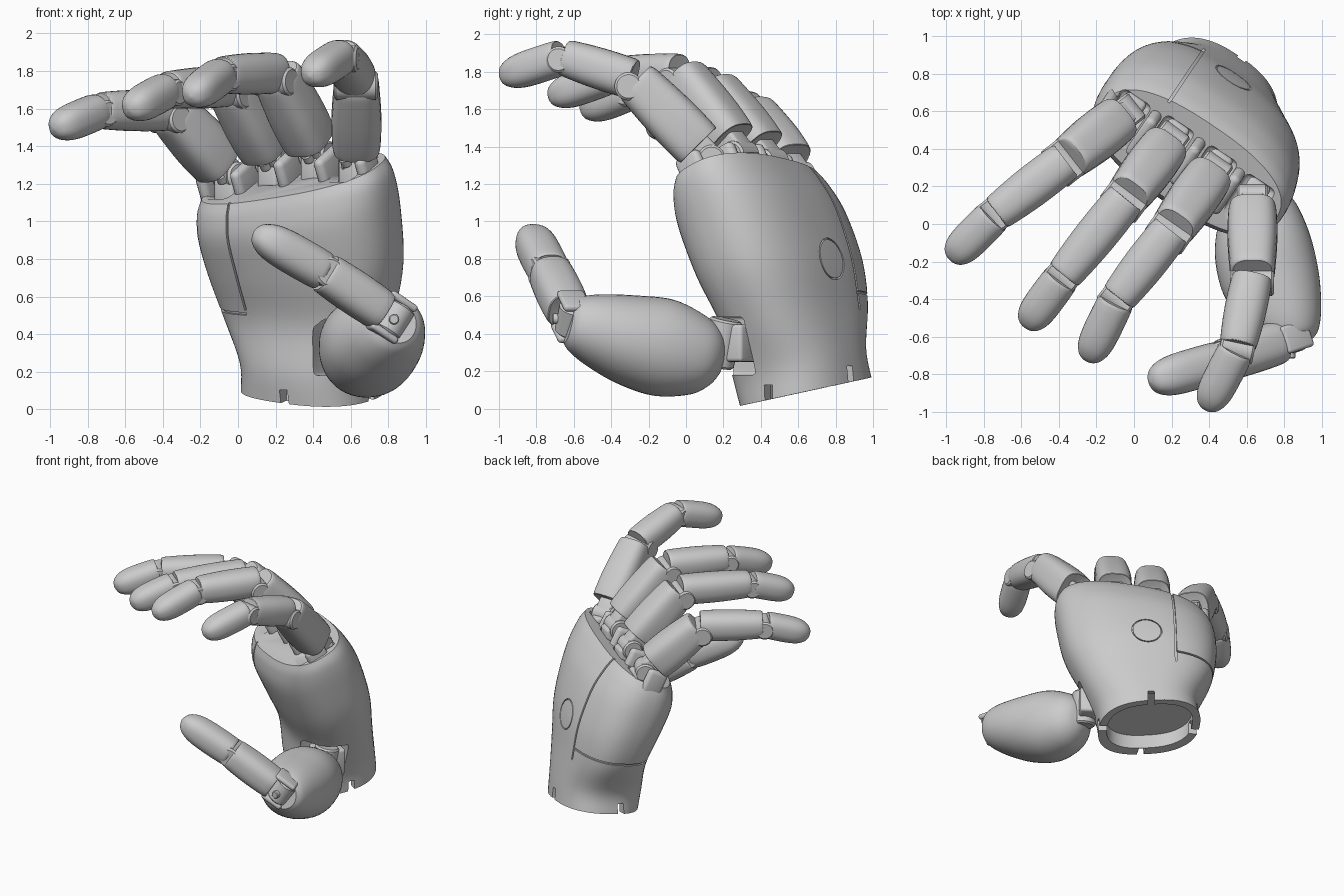
import bpy, bmesh
from math import cos, sin, pi, copysign
from mathutils import Vector as V, Matrix

if "Cube" in bpy.data.objects:
    bpy.data.objects.remove(bpy.data.objects["Cube"])

Z = V((0, 0, 1))
W = V((.83, -.56, 0)).normalized()     # across the hand, little finger to index
N = V((.56, .83, 0)).normalized()      # out of the back of the hand


def add(name, bm):
    bmesh.ops.recalc_face_normals(bm, faces=bm.faces)
    me = bpy.data.meshes.new(name)
    bm.to_mesh(me)
    bm.free()
    ob = bpy.data.objects.new(name, me)
    bpy.context.collection.objects.link(ob)
    return ob


def ring(c, u, v, a, b, p, n=40):
    out = []
    for i in range(n):
        t = 2 * pi * (i + .5) / n
        x, y = cos(t), sin(t)
        out.append(c + u * a * copysign(abs(x) ** (2 / p), x) + v * b * copysign(abs(y) ** (2 / p), y))
    return out


def loft(name, rings):
    bm = bmesh.new()
    rs = [[bm.verts.new(q) for q in r] for r in rings]
    n = len(rs[0])
    for r, s in zip(rs, rs[1:]):
        for i in range(n):
            bm.faces.new((r[i], r[(i + 1) % n], s[(i + 1) % n], s[i]))
    bm.faces.new(rs[0])
    bm.faces.new(rs[-1])
    return add(name, bm)


def smooth_rows(rows, k=5):
    """Catmull-Rom interpolation of station rows."""
    out = []
    for i in range(len(rows) - 1):
        q = [rows[max(0, min(len(rows) - 1, j))] for j in range(i - 1, i + 3)]
        for s in range(k):
            t = s / k
            out.append([.5 * (2 * b + (c - a) * t + (2 * a - 5 * b + 4 * c - d) * t * t
                              + (3 * b - a - 3 * c + d) * t ** 3) for a, b, c, d in zip(*q)])
    return out + [list(rows[-1])]


def place(ob, c, u, v, w):
    ob.data.transform(Matrix((u, v, w)).transposed().to_4x4())
    ob.data.transform(Matrix.Translation(c))
    return ob


def box(name, c, size, u=W, v=N, w=Z, bevel=0):
    bm = bmesh.new()
    bmesh.ops.create_cube(bm, size=1)
    bmesh.ops.scale(bm, vec=size, verts=bm.verts)
    if bevel:
        bmesh.ops.bevel(bm, geom=bm.edges[:], offset=bevel, segments=3, profile=.5, affect='EDGES')
    return place(add(name, bm), c, u, v, w)


def disc(name, c, axis, r, h, bevel=.012):
    axis = axis.normalized()
    u = axis.orthogonal().normalized()
    v = axis.cross(u)
    prof = [(-h / 2, r - bevel), (-h / 2 + bevel, r), (h / 2 - bevel, r), (h / 2, r - bevel)]
    return loft(name, [ring(c + axis * z, u, v, q, q, 2, 28) for z, q in prof])


def cut(ob, cutters):
    for c in cutters:
        m = ob.modifiers.new("cut", 'BOOLEAN')
        m.operation, m.solver, m.object = 'DIFFERENCE', 'EXACT', c
        bpy.context.view_layer.objects.active = ob
        bpy.ops.object.modifier_apply(modifier=m.name)
        bpy.data.objects.remove(c)


# Palm shell: x, y, z, half width, half depth, slope across, slope in depth
PALM = [(.39, .64, .09, .375, .305, -.12, .18), (.39, .605, .25, .38, .312, -.10, .18),
        (.375, .58, .50, .485, .297, -.06, .18), (.36, .50, .75, .56, .325, 0, .2),
        (.325, .41, 1.0, .585, .32, .08, .3), (.305, .355, 1.15, .58, .275, .12, .40),
        (.295, .33, 1.23, .55, .23, .13, .47)]


def palm_loft(name, shrink=0, rows=PALM):
    return loft(name, [ring(V(r[:3]), W + Z * r[5], N + Z * r[6], r[3] - shrink, r[4] - shrink, 2.5, 64)
                       for r in smooth_rows(rows)])


palm = palm_loft("palm")

# Finger joints: knuckle, middle joint, end joint, tip
FINGERS = {
    "index": [(.63, .15, 1.32), (.63, -.28, 1.76), (.55, -.66, 1.88), (.38, -.99, 1.77)],
    "middle": [(.43, .30, 1.34), (.20, -.03, 1.79), (-.09, -.40, 1.78), (-.25, -.73, 1.66)],
    "ring": [(.20, .46, 1.30), (-.04, .14, 1.72), (-.38, -.28, 1.70), (-.58, -.55, 1.59)],
    "little": [(-.03, .60, 1.23), (-.36, .34, 1.59), (-.74, .05, 1.59), (-.98, -.19, 1.49)],
}
KN = [V(f[0]) for f in FINGERS.values()]

# Finger sockets, thumb socket, hollow wrist and wrist notches
cutters = [box("socket_cutter", k - N * .1 + Z * .07, (.185, .38, .36), bevel=.03) for k in KN]
cutters.append(box("thumb_socket_cutter", V((.60, .26, .335)), (.32, .28, .31), bevel=.02))
hollow = [(.395, .65, z, .315, .245, -.12, .18) for z in (-.08, .2)]
cutters.append(palm_loft("wrist_cutter", 0, hollow))
for x, y in ((.23, .33), (.73, .43), (.58, .89), (.08, .76)):
    r = V((x - .385, y - .635, 0)).normalized()
    cutters.append(box("notch_cutter", V((x, y, .10 + .22 * (y - .635))), (.22, .05, .14), r, Z.cross(r), Z))
cut(palm, cutters)

# Shallow seams: side panel outline and round cover on the back
tilt_n = (N + Z * .2).normalized()
seams = [box("seam_cutter", W * -.21 + N * .6 + Z * 1.05, (.014, 1.2, 1.04)),
         box("seam_cutter", W * -.605 + N * .6 + Z * .55, (.79, 1.2, .014), W, tilt_n, tilt_n.cross(W) * -1)]
cover = V((.51, .75, .80))
tube = disc("seam_cutter", cover, N, .112, .5, .001)
cut(tube, [disc("inner_cutter", cover, N, .104, .7, .001)])
for s in seams + [tube]:
    cut(s, [palm_loft("core_cutter", .014)])
    cut(palm, [s])

# Webs between the finger sockets and at both ends
step = (KN[0] - KN[1]) * .46
webs = [(a + b) / 2 for a, b in zip(KN, KN[1:])] + [KN[0] + step, KN[3] - step - Z * .02]
for i, c in enumerate(webs):
    box(f"knuckle_web_{i}", c - N * .04 - Z * .06, (.065, .26 if i < 3 else .16, .24), W,
        (N + Z * .5).normalized(), (Z - N * .5).normalized(), .03)


def segment(name, a, b, prof, p=2.4):
    d = (b - a).normalized()
    side = d.cross(Z).normalized()
    up = side.cross(d)
    return loft(name, [ring(a.lerp(b, t), side, up, x, y, p, 32) for t, x, y in smooth_rows(prof, 4)])


PROXIMAL = [(0, .118, .128), (.03, .128, .138), (.4, .133, .14), (.85, .122, .128), (.97, .115, .12), (1, .105, .11)]
MIDDLE = [(0, .09, .095), (.05, .108, .108), (.5, .112, .11), (.93, .1, .1), (1, .09, .09)]
DISTAL = [(0, .083, .083), (.05, .097, .095), (.5, .099, .096), (.75, .09, .086), (.9, .067, .063),
          (.97, .038, .037), (1, .006, .006)]


# Fingers with hinges
for name, pts in FINGERS.items():
    k, p, d, t = [V(q) for q in pts]
    d1, d2, d3 = (p - k).normalized(), (d - p).normalized(), (t - d).normalized()
    side = d1.cross(Z).normalized()
    box(f"{name}_knuckle_block", k - Z * .06, (.13, .18, .18), W, N, Z, .025)
    disc(f"{name}_knuckle_hinge", k + d1 * .02, side, .075, .165)
    box(f"{name}_knuckle_neck", k + d1 * .1, (.13, .14, .16), side, side.cross(d1), d1, .02)
    disc(f"{name}_knuckle_screw", k - N * .1, Z - N, .03, .05, .006)
    segment(f"{name}_proximal", k + d1 * .125, p - d1 * .012, PROXIMAL, 3)
    disc(f"{name}_middle_hinge", p + d2 * .015 - side.cross(d2) * .045, side, .075, .235)
    segment(f"{name}_middle", p + d2 * .005, d - d2 * .012, MIDDLE)
    disc(f"{name}_end_hinge", d - d2.cross(Z).normalized().cross(d2) * .015, d2.cross(Z), .07, .185)
    segment(f"{name}_tip", d + d3 * .012, t, DISTAL)

# Thumb body: x, y, z, half width, half height
THUMB = [(.655, .19, .26, .06, .08), (.655, .15, .27, .14, .15), (.66, .06, .285, .21, .215),
         (.685, -.12, .325, .26, .262), (.73, -.32, .37, .26, .24), (.79, -.49, .42, .21, .195),
         (.83, -.59, .45, .155, .15), (.845, -.63, .46, .105, .11)]
axis = V((.17, -.8, .17)).normalized()
tu = axis.cross(Z).normalized()
tv = tu.cross(axis)
loft("thumb_body", [ring(V(r[:3]), tu, tv, r[3], r[4], 2.1, 48) for r in smooth_rows(THUMB)])

# Thumb base joint
box("thumb_base_block", V((.62, .26, .35)), (.2, .22, .2), W, N, Z, .02)
disc("thumb_base_hinge", V((.64, .19, .35)), V((.1, .2, 1)), .09, .26)

# Thumb segments
k, p, t = V((.83, -.61, .48)), V((.46, -.73, .73)), V((.085, -.84, .945))
d1, d2 = (p - k).normalized(), (t - p).normalized()
s1 = d1.cross(Z).normalized()
u1 = s1.cross(d1)
for i, o in enumerate((-1, 1)):
    box(f"thumb_cheek_{i}", k + u1 * o * .1 + d1 * .02, (.15, .04, .17), s1, u1, d1, .018)
disc("thumb_knuckle_hinge", k, u1, .08, .17)
disc("thumb_knuckle_screw", k - V((0, .085, 0)), V((0, 1, 0)), .028, .04, .006)
segment("thumb_proximal", k + d1 * .08, p - d1 * .01,
        [(0, .095, .095), (.04, .115, .11), (.5, .12, .116), (.95, .113, .11), (1, .1, .1)], 2.6)
disc("thumb_end_hinge", p, s1, .08, .2)
segment("thumb_tip", p + d2 * .01, t, [(r, x * 1.12, y * 1.12) for r, x, y in DISTAL])

# Smooth shading with crisp edges
bpy.ops.object.select_all(action='SELECT')
bpy.context.view_layer.objects.active = palm
bpy.ops.object.shade_smooth_by_angle(angle=.6)
